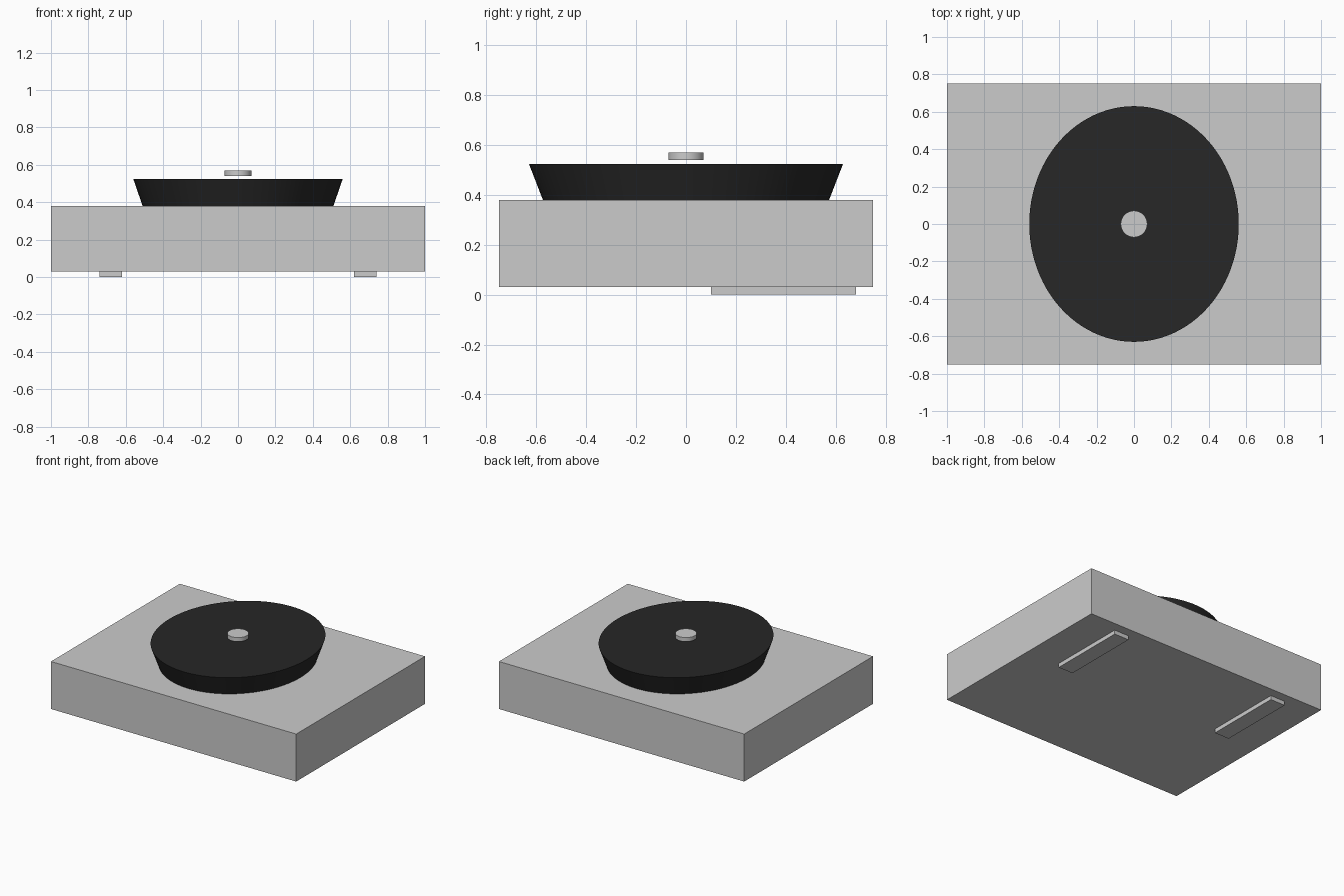
import bpy
from math import radians

if "Cube" in bpy.data.objects:
    bpy.data.objects.remove(bpy.data.objects["Cube"])


def box(name, lo, hi):
    size = [b - a for a, b in zip(lo, hi)]
    mid = [(a + b) / 2 for a, b in zip(lo, hi)]
    bpy.ops.mesh.primitive_cube_add(size=1, location=mid)
    ob = bpy.context.object
    ob.name = name
    ob.scale = size
    bpy.ops.object.transform_apply(location=False, rotation=False, scale=True)
    return ob


def disc(name, r_low, r_high, z0, z1, y_stretch=1.0):
    bpy.ops.mesh.primitive_cone_add(vertices=96, radius1=r_low, radius2=r_high,
                                    depth=z1 - z0, location=(0, 0, (z0 + z1) / 2))
    ob = bpy.context.object
    ob.name = name
    ob.scale.y = y_stretch
    bpy.ops.object.transform_apply(location=False, rotation=False, scale=True)
    bpy.ops.object.shade_smooth_by_angle(angle=radians(30))
    return ob


# Body slab
box("base", (-1, -0.75, 0.03), (1, 0.75, 0.38))

# Two foot rails under the rear half
for side, x0, x1 in (("left", -0.74, -0.62), ("right", 0.62, 0.74)):
    box(side + "_foot", (x0, 0.10, 0), (x1, 0.682, 0.03))

# Flared oval platter
platter = disc("platter", 0.51, 0.56, 0.38, 0.525, 0.63 / 0.56)
black = bpy.data.materials.new("black")
black.diffuse_color = (0.02, 0.02, 0.02, 1)
black.use_nodes = True
black.node_tree.nodes["Principled BSDF"].inputs["Base Color"].default_value = black.diffuse_color
platter.data.materials.append(black)

# Small cap hovering over the platter centre
disc("centre_cap", 0.071, 0.071, 0.54, 0.57)
